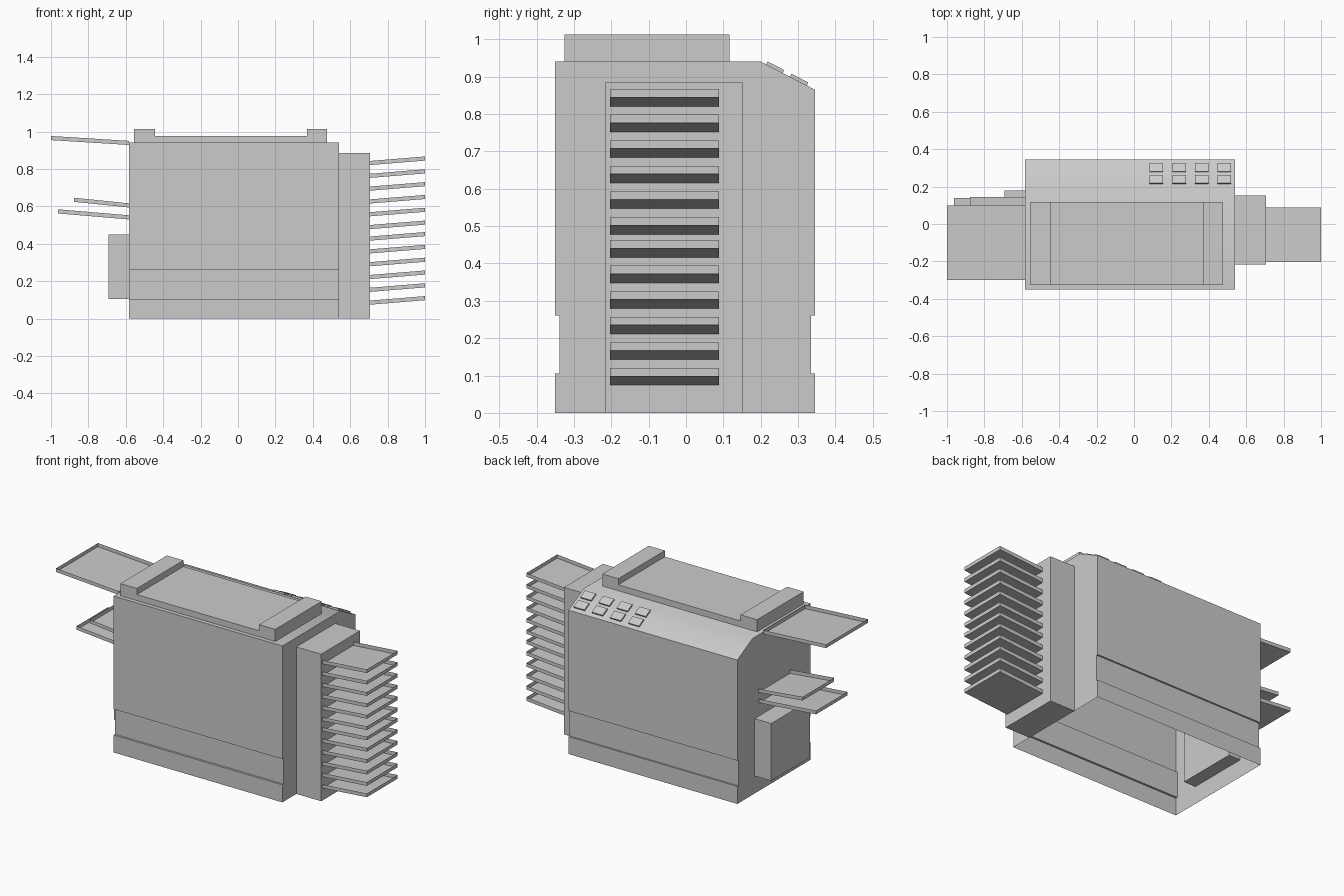
import bpy, bmesh

cube = bpy.data.objects.get("Cube")
if cube:
    bpy.data.objects.remove(cube, do_unlink=True)

grey = bpy.data.materials.new("light_grey")
grey.use_nodes = True
colour = (0.6, 0.6, 0.6, 1)
grey.diffuse_color = colour
grey.node_tree.nodes["Principled BSDF"].inputs["Base Color"].default_value = colour


def prism(name, profile, lo, hi, axis, skip=None):
    """Extrude a closed profile along x or y; skip leaves one side face open."""
    bm = bmesh.new()

    def ring(d):
        return [bm.verts.new((d, a, b) if axis == "x" else (a, d, b)) for a, b in profile]

    start, end = ring(lo), ring(hi)
    bm.faces.new(start)
    bm.faces.new(end[::-1])
    n = len(profile)
    opening = None
    for i in range(n):
        j = (i + 1) % n
        face = bm.faces.new((start[i], end[i], end[j], start[j]))
        if i == skip:
            opening = face
    # Orient the closed solid before opening it
    bmesh.ops.recalc_face_normals(bm, faces=bm.faces)
    if opening:
        bmesh.ops.delete(bm, geom=[opening], context="FACES_ONLY")
    mesh = bpy.data.meshes.new(name)
    bm.to_mesh(mesh)
    bm.free()
    mesh.materials.append(grey)
    obj = bpy.data.objects.new(name, mesh)
    bpy.context.collection.objects.link(obj)
    return obj


def box(name, x, y, z):
    return prism(name, [(x[0], z[0]), (x[1], z[0]), (x[1], z[1]), (x[0], z[1])], *y, "y")


def tray(name, x_in, z_in, x_out, z_out, y, depth=0.022):
    """Thin open-topped tray rising away from the body."""
    side = [(x_in, z_in), (x_out, z_out), (x_out, z_out + depth), (x_in, z_in + depth)]
    return prism(name, side, *y, "y", skip=2)


# Main body: hollow shell, open underneath, with a shallow waist groove
body = prism("body", [
    (0.345, 0), (0.345, 0.105), (0.335, 0.105), (0.335, 0.26), (0.345, 0.26),
    (0.345, 0.865), (0.2, 0.94), (-0.35, 0.94), (-0.35, 0.26),
    (-0.338, 0.26), (-0.338, 0.105), (-0.35, 0.105), (-0.35, 0),
], -0.583, 0.54, "x", skip=12)
bpy.context.view_layer.objects.active = body
body.select_set(True)
bpy.ops.object.shade_smooth_by_angle(angle=0.52)
body.select_set(False)

# Lid with a raised bar at each end
lid_y = (-0.325, 0.117)
box("lid", (-0.445, 0.368), lid_y, (0.94, 0.976))
box("lid_bar_right", (-0.555, -0.445), lid_y, (0.94, 1.013))
box("lid_bar_left", (0.368, 0.475), lid_y, (0.94, 1.013))

# Control buttons on the sloping panel
slope = -0.075 / 0.145
for row, y0 in enumerate((0.214, 0.278)):
    y1 = y0 + 0.045
    z0, z1 = (0.94 + slope * (y - 0.2) for y in (y0, y1))
    side = [(y0, z0), (y1, z1), (y1 + 0.004, z1 + 0.008), (y0 + 0.004, z0 + 0.008)]
    for col in range(4):
        x = 0.084 + col * 0.121
        prism(f"button_{row}_{col}", side, x, x + 0.072, "x")

# Sorter column and its two banks of six trays
box("sorter_column", (0.54, 0.705), (-0.217, 0.152), (0, 0.884))
for bank, base in enumerate((0.074, 0.478)):
    for i in range(6):
        z = base + i * 0.0685
        tray(f"sorter_tray_{bank}_{i}", 0.705, z, 1.0, z + 0.024, (-0.204, 0.088))

# Feed trays and paper cassette on the other side
tray("document_tray", -0.583, 0.928, -1.0, 0.954, (-0.3, 0.098))
tray("upper_feed_tray", -0.583, 0.594, -0.877, 0.624, (-0.155, 0.145))
tray("lower_feed_tray", -0.583, 0.53, -0.963, 0.562, (-0.157, 0.14))
box("paper_cassette", (-0.693, -0.505), (-0.19, 0.18), (0.105, 0.45))
